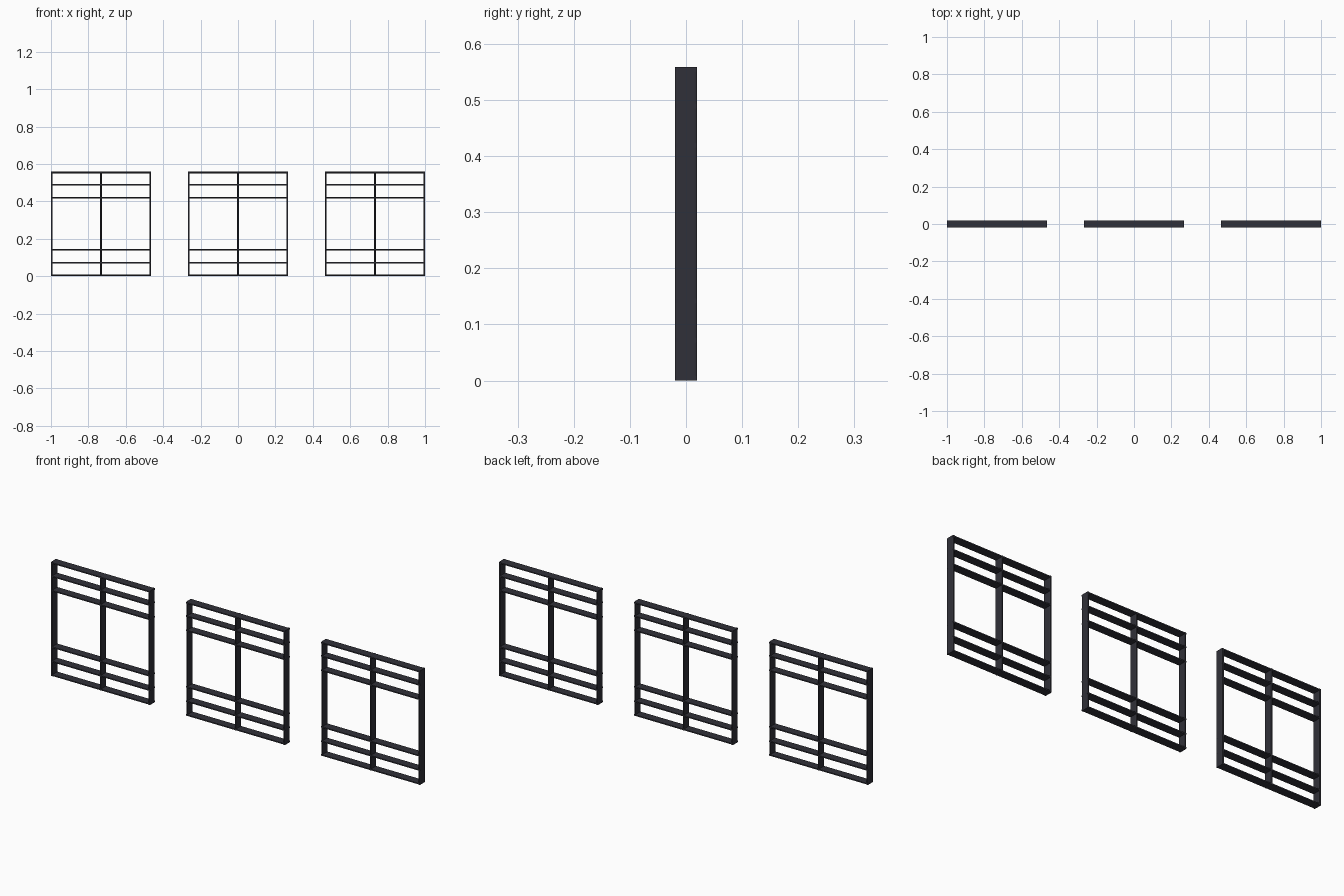
import bpy, bmesh

if "Cube" in bpy.data.objects:
    bpy.data.objects.remove(bpy.data.objects["Cube"])

W, H, D, T = 0.536, 0.559, 0.04, 0.009   # frame width, height, depth, bar thickness

metal = bpy.data.materials.new("dark_metal")
metal.diffuse_color = (0.03, 0.03, 0.04, 1)
metal.use_nodes = True
metal.node_tree.nodes["Principled BSDF"].inputs["Base Color"].default_value = metal.diffuse_color


def bar(name, x, z, length, vertical):
    """Flat bar with softened long edges, extruded along x or z."""
    t, d, ct, cd = T / 2, D / 2, 0.0015, 0.005
    profile = [(t, d - cd), (t - ct, d), (ct - t, d), (-t, d - cd),
               (-t, cd - d), (ct - t, -d), (t - ct, -d), (t, cd - d)]
    bm = bmesh.new()
    rings = []
    for s in (-length / 2, length / 2):
        rings.append([bm.verts.new((p, y, s) if vertical else (s, y, p))
                      for p, y in profile])
    bm.faces.new(rings[0])
    bm.faces.new(rings[1])
    for i in range(8):
        j = (i + 1) % 8
        bm.faces.new((rings[0][i], rings[0][j], rings[1][j], rings[1][i]))
    bmesh.ops.recalc_face_normals(bm, faces=bm.faces)
    mesh = bpy.data.meshes.new(name)
    bm.to_mesh(mesh)
    bm.free()
    mesh.materials.append(metal)
    ob = bpy.data.objects.new(name, mesh)
    ob.location = (x, 0, z)
    bpy.context.collection.objects.link(ob)


# Three identical window grilles
for side, cx in (("left", -0.732), ("middle", 0), ("right", 0.732)):
    # Side posts and central mullion
    for part, dx in (("left_post", T / 2 - W / 2), ("mullion", 0),
                     ("right_post", W / 2 - T / 2)):
        bar(f"{side}_{part}", cx + dx, H / 2, H, True)
    # Top and bottom rails, plus two crossbars near each end
    for part, z in (("bottom_rail", T / 2), ("crossbar_1", 0.072),
                    ("crossbar_2", 0.142), ("crossbar_3", 0.419),
                    ("crossbar_4", 0.489), ("top_rail", H - T / 2)):
        bar(f"{side}_{part}", cx, z, W, False)
